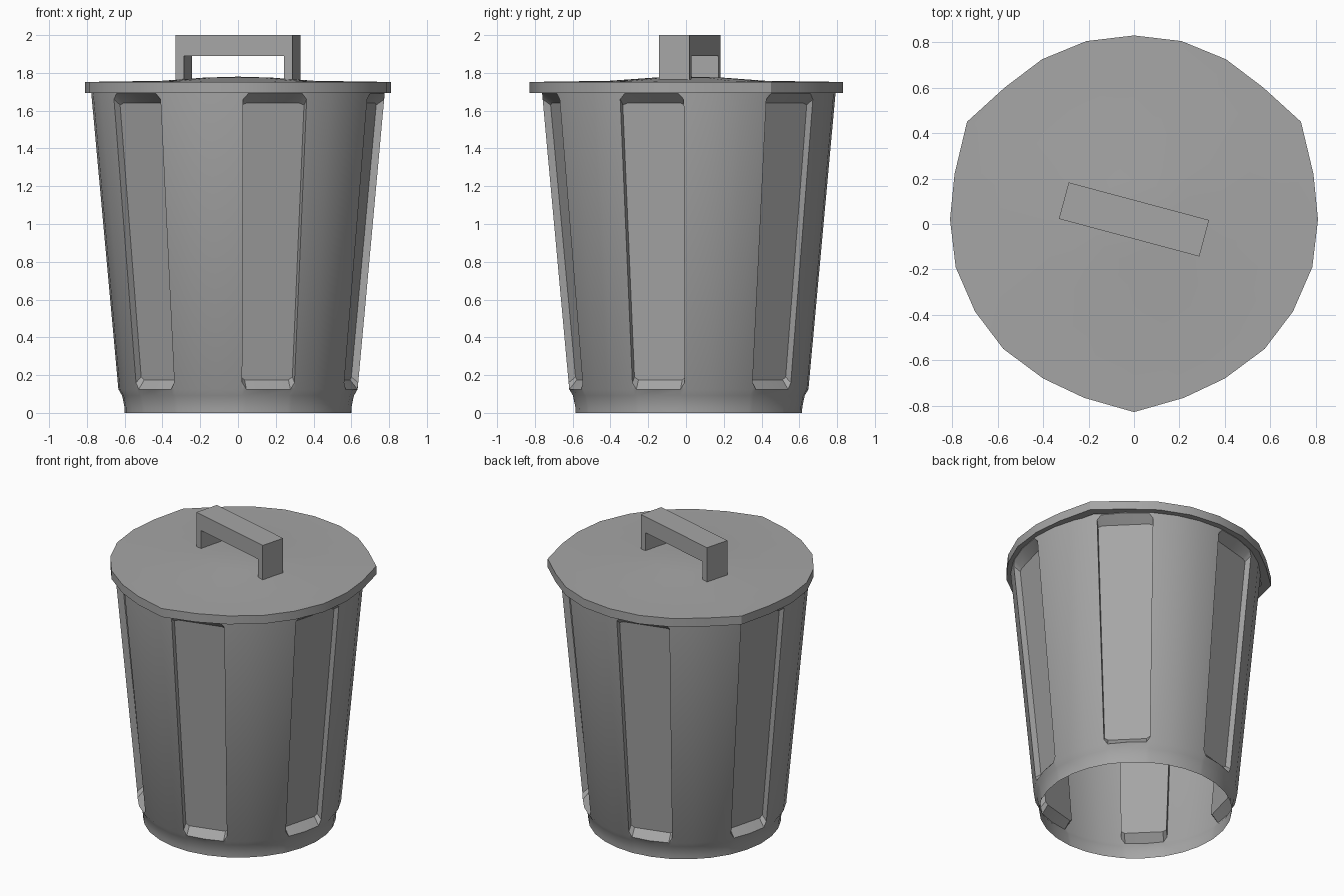
import bpy, bmesh
from math import sin, cos, radians
from mathutils import Matrix, Vector

if "Cube" in bpy.data.objects:
    bpy.data.objects.remove(bpy.data.objects["Cube"])

YC = 0.015                      # body and handle sit slightly behind the lid centre

grey = bpy.data.materials.new("dark_grey")
grey.diffuse_color = (0.38, 0.38, 0.38, 1)
grey.use_nodes = True
grey.node_tree.nodes["Principled BSDF"].inputs["Base Color"].default_value = grey.diffuse_color


def finish(name, bm, smooth=True):
    bmesh.ops.remove_doubles(bm, verts=bm.verts, dist=1e-5)
    loose = [v for v in bm.verts if not v.link_faces]
    bmesh.ops.delete(bm, geom=loose, context='VERTS')
    bmesh.ops.recalc_face_normals(bm, faces=bm.faces)
    me = bpy.data.meshes.new(name)
    bm.to_mesh(me)
    bm.free()
    me.materials.append(grey)
    if smooth:
        me.shade_smooth()
        me.set_sharp_from_angle(angle=radians(33))
    ob = bpy.data.objects.new(name, me)
    bpy.context.collection.objects.link(ob)
    return ob


# Body: tapered open shell with six recessed panels
HALF, CUT = 13, 11              # panel half width and chamfered corner, degrees
LOW, HIGH = 0.125, 1.69         # panel bottom and top


def radius(z):
    return 0.635 + (z - 0.14) * (0.777 - 0.635) / 1.55


bm = bmesh.new()


def face(pts):
    bm.faces.new([bm.verts.new(p) for p in pts])


def polar(a, z, r):
    return Vector((r * cos(radians(a)), r * sin(radians(a)) + YC, z))


rows = [(0, 0.6), (0.03, 0.601), (0.092, 0.614), (LOW, radius(LOW)),
        (HIGH, radius(HIGH)), (1.735, radius(HIGH))]
cols = [-HALF, -CUT, 0, CUT, HALF, 24.3, 35.7, 60 - HALF]
for k in range(6):
    mid = -75 + 60 * k
    for (z0, r0), (z1, r1) in zip(rows, rows[1:]):
        for a0, a1 in zip(cols, cols[1:]):
            if z0 == LOW and a1 <= HALF:
                continue        # panel opening
            face([polar(mid + a0, z0, r0), polar(mid + a1, z0, r0),
                  polar(mid + a1, z1, r1), polar(mid + a0, z1, r1)])
    # chamfered outline of the opening and the sunken flat panel inside it
    outline = [(-HALF, 0.16), (-CUT, LOW), (0, LOW), (CUT, LOW), (HALF, 0.16),
               (HALF, 1.66), (CUT, HIGH), (0, HIGH), (-CUT, HIGH), (-HALF, 1.66)]
    turn = Matrix.Rotation(radians(mid), 3, 'Z')
    outer, inner = [], []
    for a, z in outline:
        outer.append(polar(mid + a, z, radius(z)))
        edge = abs(a) == HALF
        zi = z + (0.03 if edge else 0.05) * (1 if z < 1 else -1)
        r = radius(zi)
        p = turn @ Vector((r * cos(radians(HALF)) - 0.04, 0.985 * r * sin(radians(a)), zi))
        inner.append(p + Vector((0, YC, 0)))
    n = len(outline)
    for i in range(n):
        j = (i + 1) % n
        face([outer[i], outer[j], inner[j], inner[i]])
    face(inner)
    for s in (-1, 1):           # small corner triangles beside the chamfers
        for z, ze in ((LOW, 0.16), (HIGH, 1.66)):
            face([polar(mid + s * HALF, z, radius(z)),
                  polar(mid + s * CUT, z, radius(z)),
                  polar(mid + s * HALF, ze, radius(ze))])
finish("bin_body", bm)

# Lid: irregular 24-sided disc with a skirt and a low dome
half = [(0, .83), (.21, .805), (.405, .725), (.57, .6), (.735, .45), (.79, .22),
        (.81, .02), (.785, -.19), (.7, -.385), (.575, -.55), (.4, -.68),
        (.22, -.765), (0, -.828)]
rim = half + [(-x, y) for x, y in half[-2:0:-1]]
bm = bmesh.new()
loops = []
for scale, z in ((0.93, 1.694), (1, 1.694), (1, 1.752), (0.5, 1.758), (0.22, 1.775)):
    loops.append([bm.verts.new((x * scale, YC + (y - YC) * scale, z)) for x, y in rim])
for a, b in zip(loops, loops[1:]):
    for i in range(len(rim)):
        j = (i + 1) % len(rim)
        bm.faces.new((a[i], a[j], b[j], b[i]))
apex = bm.verts.new((0, YC, 1.78))
for i in range(len(rim)):
    bm.faces.new((loops[-1][i], loops[-1][(i + 1) % len(rim)], apex))
finish("lid", bm)

# Handle: square bracket profile extruded across its width
bm = bmesh.new()
profile = [(-.32, 1.755), (-.32, 2), (.32, 2), (.32, 1.755),
           (.275, 1.755), (.275, 1.89), (-.275, 1.89), (-.275, 1.755)]
f = bm.faces.new([bm.verts.new((x, -0.083, z)) for x, z in profile])
ext = bmesh.ops.extrude_face_region(bm, geom=[f], use_keep_orig=True)
bmesh.ops.translate(bm, vec=(0, 0.166, 0),
                    verts=[v for v in ext['geom'] if isinstance(v, bmesh.types.BMVert)])
bm.transform(Matrix.Translation((0, 0.02, 0)) @ Matrix.Rotation(radians(-15), 4, 'Z'))
finish("lid_handle", bm, smooth=False)
